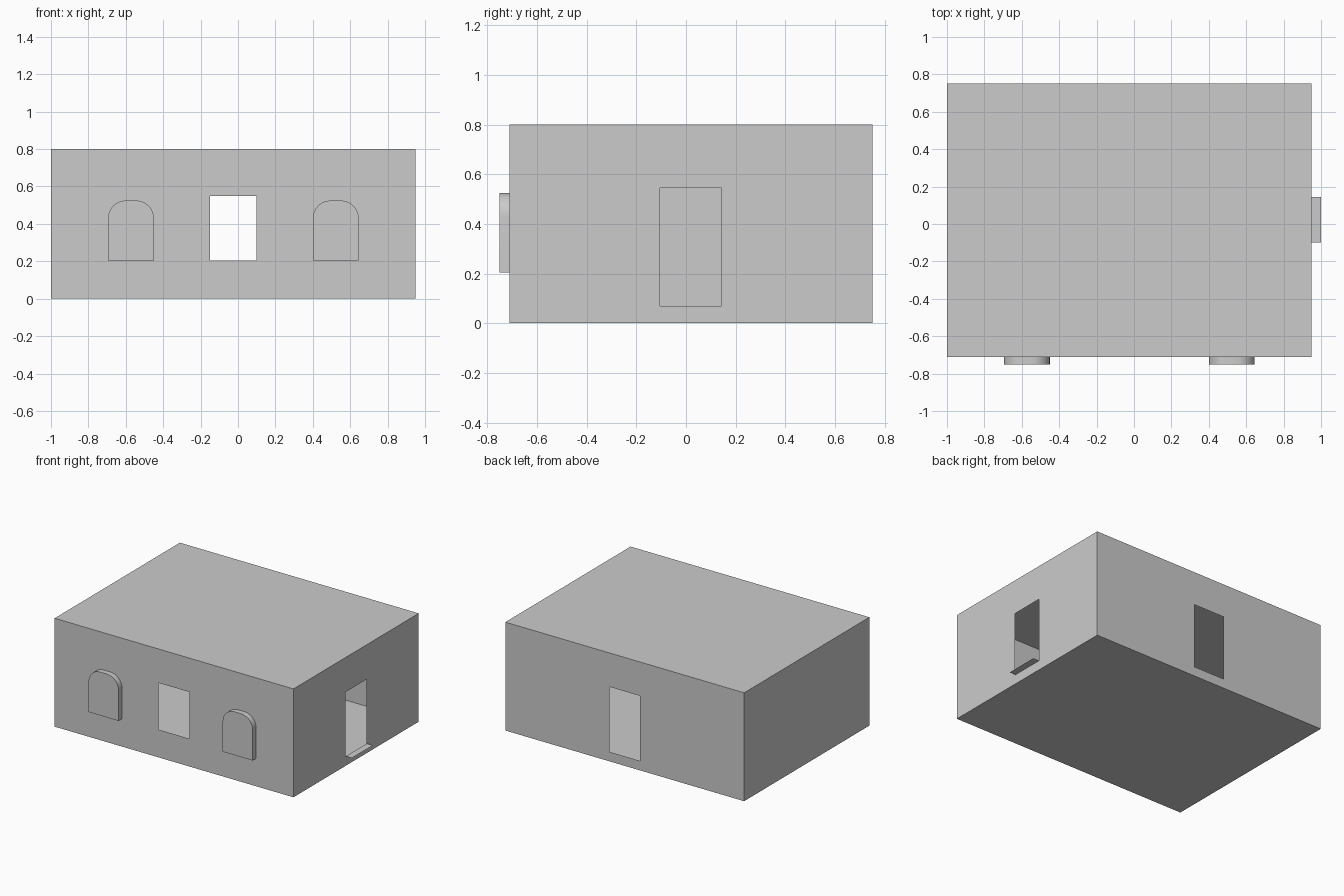
import bpy, bmesh, math
from mathutils import Vector

if "Cube" in bpy.data.objects:
    bpy.data.objects.remove(bpy.data.objects["Cube"])

X0, X1, Y0, Y1, H = -1.0, 0.95, -0.71, 0.75, 0.8


def finish(name, bm):
    mesh = bpy.data.meshes.new(name)
    bm.to_mesh(mesh)
    bm.free()
    obj = bpy.data.objects.new(name, mesh)
    bpy.context.collection.objects.link(obj)
    return obj


def add_wall(bm, place, u_range, hole, flip):
    """Thin wall over u and z, leaving out the middle cell when a hole is given."""
    us = [u_range[0], *(hole[:2] if hole else ()), u_range[1]]
    zs = [0, *(hole[2:] if hole else ()), H]
    for i in range(len(us) - 1):
        for j in range(len(zs) - 1):
            if hole and i == j == 1:
                continue
            pts = [(us[i], zs[j]), (us[i + 1], zs[j]), (us[i + 1], zs[j + 1]), (us[i], zs[j + 1])]
            if flip:
                pts.reverse()
            bm.faces.new([bm.verts.new(place(u, z)) for u, z in pts])


# Hollow room shell with window and door openings
bm = bmesh.new()
add_wall(bm, lambda u, z: (u, Y0, z), (X0, X1), (-0.15, 0.10, 0.205, 0.55), False)   # front
add_wall(bm, lambda u, z: (u, Y1, z), (X0, X1), (-0.15, 0.10, 0.07, 0.55), True)     # back
add_wall(bm, lambda u, z: (X1, u, z), (Y0, Y1), (-0.105, 0.143, 0.07, 0.545), False)  # right
add_wall(bm, lambda u, z: (X0, u, z), (Y0, Y1), None, True)                          # left
for z in (0, H):                                                                     # floor, roof
    pts = [(X0, Y0, z), (X1, Y0, z), (X1, Y1, z), (X0, Y1, z)]
    bm.faces.new([bm.verts.new(p) for p in (pts if z else pts[::-1])])
bmesh.ops.remove_doubles(bm, verts=bm.verts, dist=1e-5)
finish("room_shell", bm)

# Flat sill outside the side door
bm = bmesh.new()
bm.faces.new([bm.verts.new(p) for p in
              [(X1, -0.10, 0.07), (1.0, -0.10, 0.07), (1.0, 0.145, 0.07), (X1, 0.145, 0.07)]])
finish("side_door_sill", bm)


def arched_panel(name, x, width=0.245, bottom=0.205, top=0.525, r=0.095, steps=8):
    """Raised panel with rounded upper corners."""
    outline = [(x, bottom), (x + width, bottom)]
    for cx, start in ((x + width - r, 0), (x + r, math.pi / 2)):
        for i in range(steps + 1):
            a = start + i / steps * math.pi / 2
            outline.append((cx + r * math.cos(a), top - r + r * math.sin(a)))
    bm = bmesh.new()
    face = bm.faces.new([bm.verts.new((px, Y0, pz)) for px, pz in outline])
    ext = bmesh.ops.extrude_face_region(bm, geom=[face], use_keep_orig=False)
    bmesh.ops.translate(bm, vec=Vector((0, -0.04, 0)),
                        verts=[v for v in ext["geom"] if isinstance(v, bmesh.types.BMVert)])
    bmesh.ops.recalc_face_normals(bm, faces=bm.faces)
    # outward: the frontmost face must look towards -y
    front = min(bm.faces, key=lambda f: f.calc_center_median().y)
    if front.normal.y > 0:
        bmesh.ops.reverse_faces(bm, faces=bm.faces)
    obj = finish(name, bm)
    bpy.ops.object.select_all(action='DESELECT')
    obj.select_set(True)
    bpy.context.view_layer.objects.active = obj
    bpy.ops.object.shade_smooth_by_angle(angle=math.radians(30))


# Two arched window panels on the front
arched_panel("left_arched_window", -0.695)
arched_panel("right_arched_window", 0.40)
